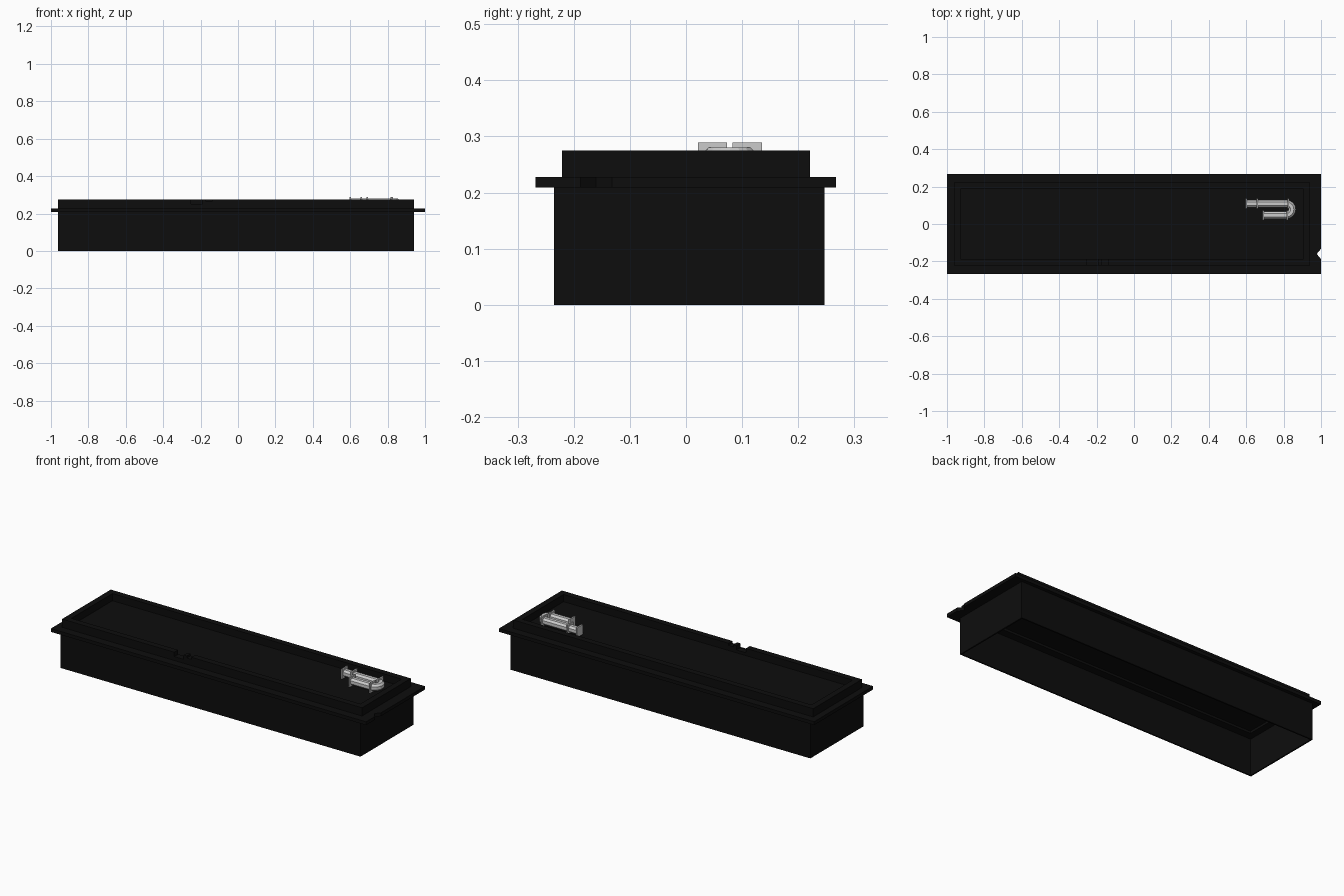
import bpy, bmesh, math
from mathutils import Vector

if "Cube" in bpy.data.objects:
    bpy.data.objects.remove(bpy.data.objects["Cube"])

black = bpy.data.materials.new("matte_black")
black.diffuse_color = (0.004, 0.004, 0.004, 1)
black.use_nodes = True
black.node_tree.nodes["Principled BSDF"].inputs["Base Color"].default_value = black.diffuse_color


def finish(name, bm, mat=None):
    bmesh.ops.recalc_face_normals(bm, faces=bm.faces)
    me = bpy.data.meshes.new(name)
    bm.to_mesh(me)
    bm.free()
    ob = bpy.data.objects.new(name, me)
    bpy.context.collection.objects.link(ob)
    if mat:
        me.materials.append(mat)
    return ob


def box(name, x0, x1, y0, y1, z0, z1, mat=None):
    bm = bmesh.new()
    bmesh.ops.create_cube(bm, size=1)
    for v in bm.verts:
        v.co = ((x0 + x1) / 2 + v.co.x * (x1 - x0),
                (y0 + y1) / 2 + v.co.y * (y1 - y0),
                (z0 + z1) / 2 + v.co.z * (z1 - z0))
    return finish(name, bm, mat)


def frame(name, rect, t, z0, z1, mat):
    """Rectangular ring with wall thickness t."""
    bm = bmesh.new()

    def ring(i, z):
        x0, x1, y0, y1 = rect[0] + i, rect[1] - i, rect[2] + i, rect[3] - i
        return [bm.verts.new((x, y, z)) for x, y in
                ((x0, y0), (x1, y0), (x1, y1), (x0, y1))]
    rings = [ring(0, z0), ring(0, z1), ring(t, z1), ring(t, z0)]
    for k in range(4):
        a, b = rings[k], rings[(k + 1) % 4]
        for i in range(4):
            j = (i + 1) % 4
            bm.faces.new((a[i], a[j], b[j], b[i]))
    return finish(name, bm, mat)


def cut(ob, cutter):
    cutter.hide_render = True
    m = ob.modifiers.new("notch", 'BOOLEAN')
    m.operation, m.object, m.solver = 'DIFFERENCE', cutter, 'EXACT'
    bpy.context.view_layer.objects.active = ob
    bpy.ops.object.modifier_apply(modifier=m.name)
    bpy.data.objects.remove(cutter)


def prism(name, pts, z0, z1):
    bm = bmesh.new()
    f = bm.faces.new([bm.verts.new((x, y, z0)) for x, y in pts])
    ext = bmesh.ops.extrude_face_region(bm, geom=[f])
    bmesh.ops.translate(bm, vec=(0, 0, z1 - z0),
                        verts=[g for g in ext["geom"] if isinstance(g, bmesh.types.BMVert)])
    return finish(name, bm)


# open-bottomed tray: skirt, flange, raised rim, recessed deck
frame("skirt", (-0.962, 0.942, -0.235, 0.247), 0.008, 0, 0.215, black)
flange = frame("flange", (-1.0, 1.0, -0.268, 0.267), 0.085, 0.209, 0.228, black)
rim = frame("rim", (-0.962, 0.942, -0.221, 0.221), 0.035, 0.22, 0.275, black)
box("deck", -0.94, 0.92, -0.2, 0.2, 0.222, 0.234, black)

# small notches in the flange end and front rim
cut(flange, prism("flange_notch", [(0.977, -0.16), (1.01, -0.2), (1.01, -0.12)], 0.2, 0.24))
for x0, x1, depth in ((-0.17, -0.14, 0.012), (-0.25, -0.19, 0.025)):
    cut(rim, box("rim_notch", x0, x1, -0.25, -0.17, 0.275 - depth, 0.3))

# J-shaped pipe swept along a path with a half-circle bend
YL, YS, BX, ZC = 0.109, 0.047, 0.815, 0.2605
r, yc, h = (YL - YS) / 2, (YL + YS) / 2, 0.0195
path = [(0.6, YL, 1.0, 0.0)]
for i in range(9):
    a = math.pi / 2 - math.pi * i / 8
    path.append((BX + r * math.cos(a), yc + r * math.sin(a), math.sin(a), -math.cos(a)))
path.append((0.69, YS, -1.0, 0.0))
c = h * 0.45
section = [(-h, -c), (-c, -h), (c, -h), (h, -c), (h, c), (c, h), (-c, h), (-h, c)]
bm = bmesh.new()
rings = []
for x, y, tx, ty in path:
    side = Vector((-ty, tx, 0))
    rings.append([bm.verts.new(Vector((x, y, ZC)) + side * u + Vector((0, 0, w)))
                  for u, w in section])
for a, b in zip(rings, rings[1:]):
    for i in range(8):
        j = (i + 1) % 8
        bm.faces.new((a[i], a[j], b[j], b[i]))
bm.faces.new(rings[0])
bm.faces.new(rings[-1])
finish("pipe", bm)

# square collars on the pipe
for i, (x, y) in enumerate(((0.6, YL), (0.66, YL), (0.825, YL), (0.69, YS), (0.82, YS))):
    box(f"collar_{i + 1}", x - 0.004, x + 0.004, y - 0.026, y + 0.026, 0.234, 0.289)
